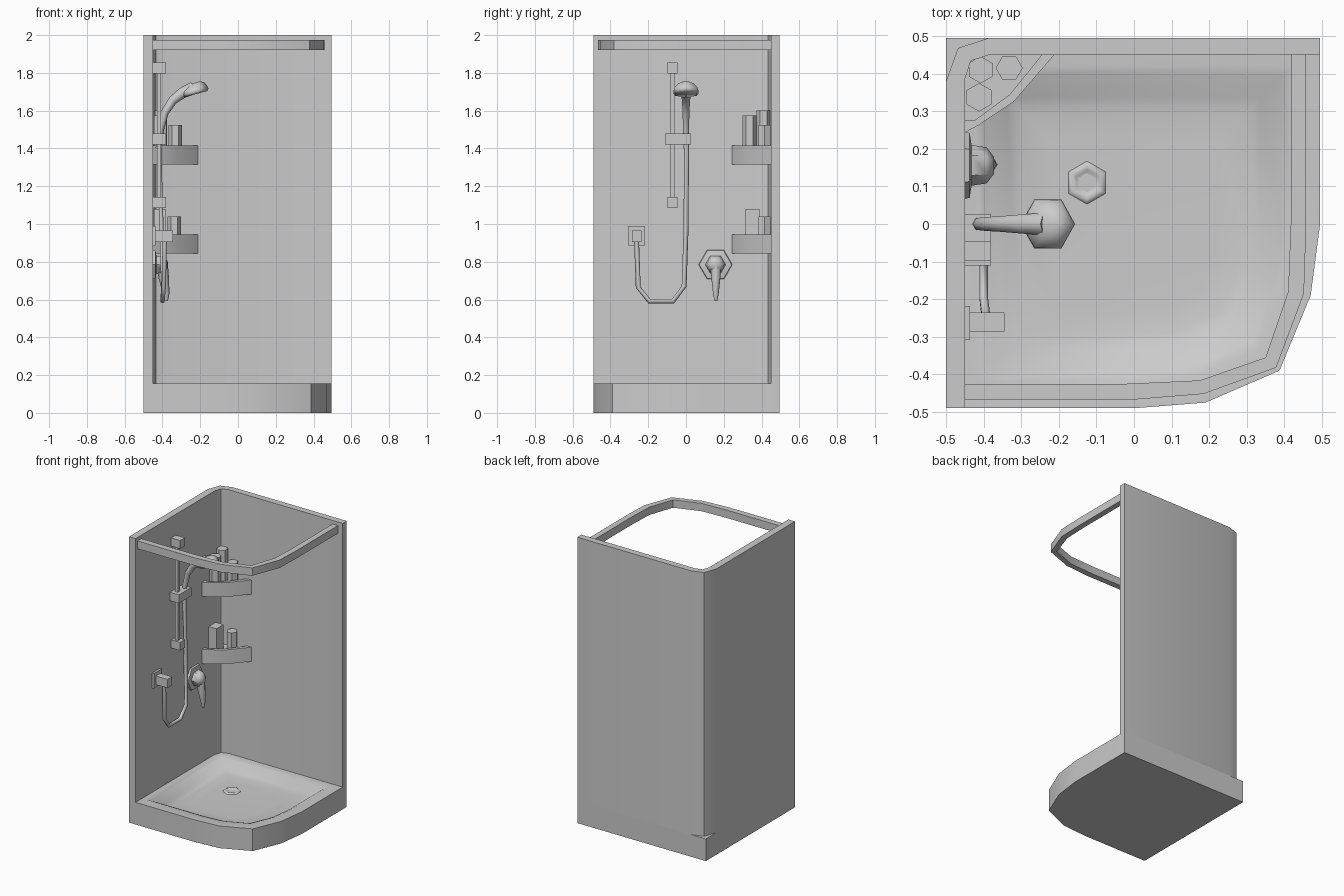
import bpy, bmesh, math
from mathutils import Vector, Matrix

if "Cube" in bpy.data.objects:
    bpy.data.objects.remove(bpy.data.objects["Cube"])


def loft(name, rings, angle=40):
    """Skin a stack of equal-sized rings and cap both ends."""
    bm = bmesh.new()
    vs = [[bm.verts.new(p) for p in r] for r in rings]
    n = len(vs[0])
    for a, b in zip(vs, vs[1:]):
        for i in range(n):
            j = (i + 1) % n
            bm.faces.new((a[i], a[j], b[j], b[i]))
    bm.faces.new(vs[0][::-1])
    bm.faces.new(vs[-1])
    bmesh.ops.recalc_face_normals(bm, faces=bm.faces[:])
    me = bpy.data.meshes.new(name)
    bm.to_mesh(me)
    bm.free()
    ob = bpy.data.objects.new(name, me)
    bpy.context.collection.objects.link(ob)
    bpy.ops.object.select_all(action='DESELECT')
    ob.select_set(True)
    bpy.context.view_layer.objects.active = ob
    bpy.ops.object.shade_smooth_by_angle(angle=math.radians(angle))
    return ob


def flat(pts, z, s=1.0):
    return [(x * s, y * s, z) for x, y in pts]


def prism(name, pts, z0, z1, angle=40):
    return loft(name, [flat(pts, z0), flat(pts, z1)], angle)


def box(name, x0, x1, y0, y1, z0, z1):
    return prism(name, [(x0, y0), (x1, y0), (x1, y1), (x0, y1)], z0, z1)


def hexagon(cx, cy, r, turn=0.0):
    return [(cx + r * math.cos(turn + i * math.pi / 3),
             cy + r * math.sin(turn + i * math.pi / 3)) for i in range(6)]


def tube(name, path, radii, ref):
    """Six-sided tube along a planar path; ref is the plane normal."""
    p = [Vector(v) for v in path]
    ref = Vector(ref)
    rings = []
    for i, c in enumerate(p):
        t = (p[min(i + 1, len(p) - 1)] - p[max(i - 1, 0)]).normalized()
        s = t.cross(ref).normalized()
        u = s.cross(t)
        rings.append([c + s * x + u * y for x, y in hexagon(0, 0, radii[i])])
    return loft(name, rings, 70)


# Shower tray with a sunken basin
tray = [(-.5, -.49), (0, -.49), (.19, -.475), (.387, -.39), (.47, -.19),
        (.495, 0), (.495, .495), (-.5, .495)]
loft("shower_tray", [flat(tray, 0), flat(tray, .155), flat(tray, .155, .85),
                     flat(tray, .144, .80), flat(tray, .103, .68),
                     flat(tray, .093, .60), flat(tray, .09, .45)])

# Drain
turn = math.pi / 6
loft("drain", [flat(hexagon(-.125, .11, r, turn), z) for r, z in
               ((.06, .085), (.055, .094), (.044, .098), (.034, .094), (.022, .088))], 70)

# Two walls joined by a rounded back corner
walls = [(-.5, -.49), (-.45, -.49), (-.45, .385), (-.434, .434), (-.385, .45),
         (.495, .45), (.495, .495), (-.385, .495), (-.468, .468), (-.5, .38)]
prism("walls", walls, .155, 2.0)

# Curved rail at the top of the open sides
outer = [(-.45, -.467), (0, -.467), (.185, -.452), (.378, -.382), (.452, -.185), (.458, 0), (.458, .45)]
inner = [(-.45, -.425), (-.02, -.425), (.175, -.416), (.35, -.355), (.41, -.18), (.417, 0), (.417, .45)]
prism("top_rail", outer + inner[::-1], 1.92, 1.975)

# Corner shelves
front_out = [(-.45, .243), (-.415, .262), (-.32, .325), (-.212, .45)]
front_in = [(-.45, .275), (-.422, .277), (-.33, .345), (-.245, .45)]
corner = [(-.385, .45), (-.434, .434), (-.45, .385)]
for name, z in (("upper_shelf", 1.315), ("lower_shelf", .845)):
    o, i = front_out + corner, front_in + corner
    prism(name + "_floor", o, z, z + .07)
    prism(name + "_lip", front_out + front_in[::-1], z + .07, z + .1)

# Bottles on the shelves
prism("upper_bottle_left", hexagon(-.412, .337, .038, turn), 1.385, 1.575, 30)
prism("upper_bottle_corner", hexagon(-.408, .41, .036, turn), 1.385, 1.6, 30)
prism("upper_bottle_right", hexagon(-.332, .415, .036), 1.385, 1.525, 30)
box("lower_bottle_left", -.445, -.385, .312, .39, .915, 1.08)
prism("lower_bottle_right", hexagon(-.337, .415, .036), .915, 1.04, 30)

# Riser bar, its brackets and the slider
box("riser_bar", -.43, -.407, -.083, -.06, 1.09, 1.85)
for name, z in (("upper_bracket", 1.798), ("lower_bracket", 1.085)):
    box(name, -.453, -.38, -.097, -.045, z, z + .057)
box("slider", -.45, -.38, -.11, .027, 1.42, 1.48)

# Hand shower: bent handle and tilted six-sided head
tube("hand_shower_handle",
     [(-.422, 0, 1.40), (-.41, 0, 1.50), (-.388, 0, 1.59), (-.345, 0, 1.655), (-.295, 0, 1.694), (-.235, 0, 1.72)],
     [.014, .018, .021, .024, .029, .034], (0, 1, 0))
m = Matrix.Translation((-.226, 0, 1.687)) @ Matrix.Rotation(math.radians(-15), 4, 'Y')
loft("hand_shower_head",
     [[m @ Vector((x, y, z)) for x, y in hexagon(c, 0, r)] for c, r, z in
      ((0, .066, 0), (0, .075, .012), (.002, .07, .028), (.014, .046, .05), (.022, .02, .06))], 70)

# Hose and wall outlet
tube("hose",
     [(-.418, .003, 1.42), (-.405, .0, .97), (-.395, -.01, .67), (-.4, -.068, .592), (-.4, -.195, .592),
      (-.393, -.253, .665), (-.388, -.262, .92)],
     [.013] * 7, (1, 0, 0))
box("outlet_plate", -.453, -.436, -.308, -.218, .885, .99)
box("outlet_block", -.437, -.345, -.286, -.236, .905, .965)

# Mixer valve with lever
loft("mixer_valve",
     [[(x, y, z) for y, z in hexagon(.156, .785, r)] for x, r in
      ((-.453, .09), (-.437, .086), (-.432, .054), (-.392, .048), (-.372, .022))], 45)
tube("mixer_lever",
     [(-.405, .158, .80), (-.392, .158, .71), (-.38, .158, .63), (-.38, .158, .592)],
     [.033, .027, .017, .009], (0, 1, 0))
